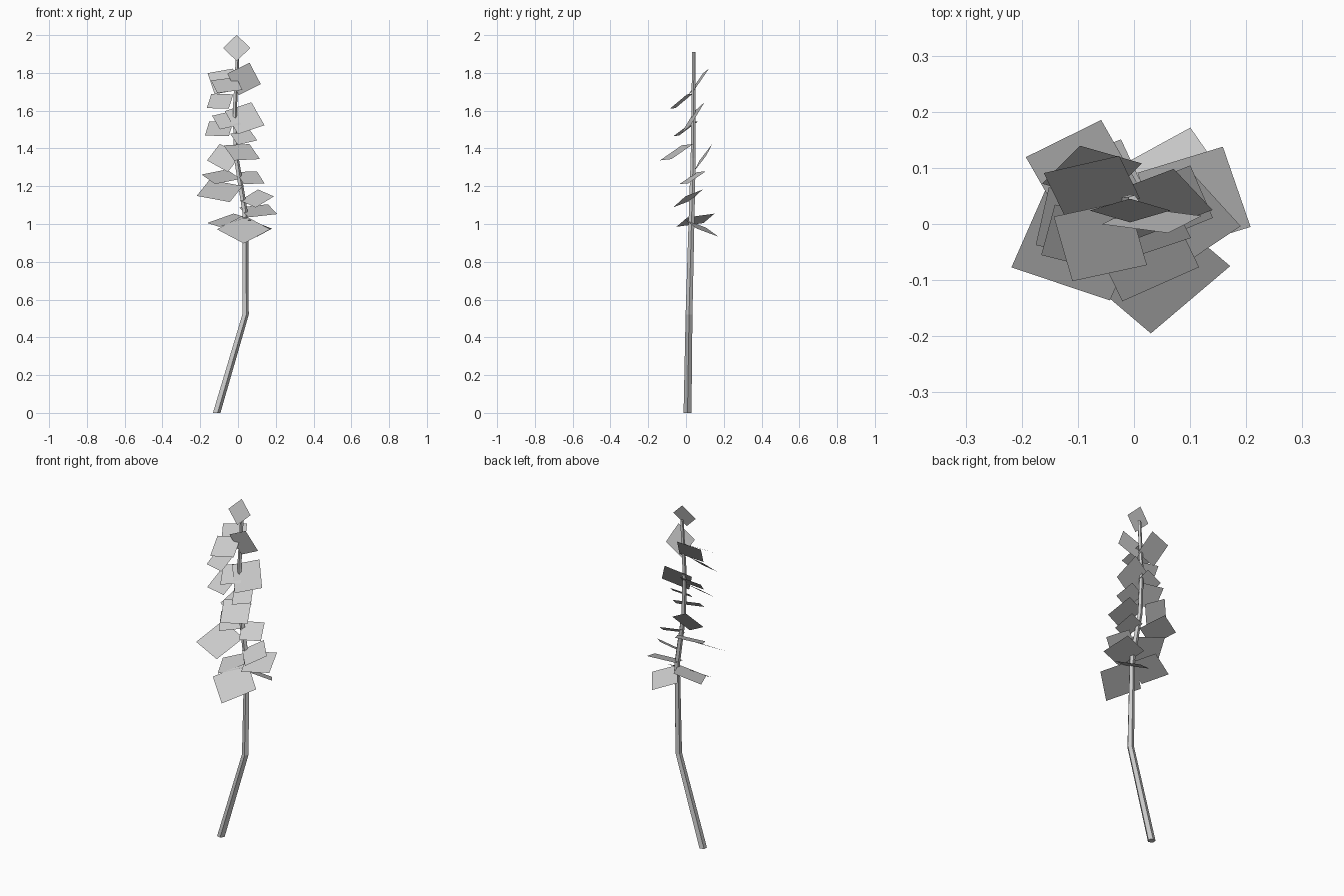
import bpy, bmesh
from math import radians, sin, cos, pi
from mathutils import Vector, Matrix

if "Cube" in bpy.data.objects:
    bpy.data.objects.remove(bpy.data.objects["Cube"])


def finish(bm, name):
    mesh = bpy.data.meshes.new(name)
    bm.to_mesh(mesh)
    bm.free()
    obj = bpy.data.objects.new(name, mesh)
    bpy.context.collection.objects.link(obj)
    return obj


# Stem: tapered five-sided tube along a bent path (x, y, z, radius)
PATH = [(-.115, .008, 0, .022), (.038, .016, .52, .019), (.038, .03, 1.05, .016),
        (-.01, .038, 1.35, .014), (-.018, .04, 1.6, .012), (-.002, .042, 1.91, .01)]
SIDES = 5
bm = bmesh.new()
rings = [[bm.verts.new((x + r * cos(2 * pi * i / SIDES), y + r * sin(2 * pi * i / SIDES), z))
          for i in range(SIDES)] for x, y, z, r in PATH]
for lo, hi in zip(rings, rings[1:]):
    for i in range(SIDES):
        j = (i + 1) % SIDES
        bm.faces.new((lo[i], lo[j], hi[j], hi[i]))
bm.faces.new(rings[0][::-1])
bm.faces.new(rings[-1])
finish(bm, "stem")


# Leaves: flat squares, spun about z, tilted to the front, then rolled sideways
def leaf(bm, x, y, z, side, spin, tilt, roll=0):
    m = (Matrix.Translation((x, y, z)) @ Matrix.Rotation(radians(roll), 4, 'Y')
         @ Matrix.Rotation(radians(tilt), 4, 'X') @ Matrix.Rotation(radians(spin), 4, 'Z'))
    h = side / 2
    bm.faces.new([bm.verts.new(m @ Vector(c)) for c in
                  ((-h, -h, 0), (h, -h, 0), (h, h, 0), (-h, h, 0))])


UPPER = [
    (-.007, .024, 1.932, .102, 45, 73),
    (.032, .007, 1.768, .132, 27, 105),
    (-.06, -.03, 1.735, .137, 14, 30),
    (-.075, .068, 1.755, .14, 22, 54, 8),
    (-.095, -.025, 1.65, .12, -18, 38, -10),
    (.035, .035, 1.56, .158, 36, 55, 12),
    (-.06, .03, 1.55, .12, 20, 40),
    (-.1, 0, 1.505, .13, -15, 35, -8),
    (.03, 0, 1.46, .11, 22, 35),
]
LOWER = [
    (.02, -.05, 1.38, .15, 28, 30, 12),
    (-.075, .09, 1.35, .13, -25, 55, 8),
    (-.09, .09, 1.25, .152, 28, 22),
    (.065, .035, 1.245, .12, 26, 30, 12),
    (-.097, -.03, 1.175, .188, -21, 29),
    (.1, .01, 1.135, .13, 35, 30, -12),
    (.107, .043, 1.07, .16, 18, 20),
    (-.06, .05, 1.02, .16, 22, 14, -14),
    (.08, .082, .978, .145, 30, -25, 8),
    (.03, -.075, .972, .2, 45, 32),
]
bm = bmesh.new()
for spec in UPPER + LOWER:
    leaf(bm, *spec)
finish(bm, "leaves")
